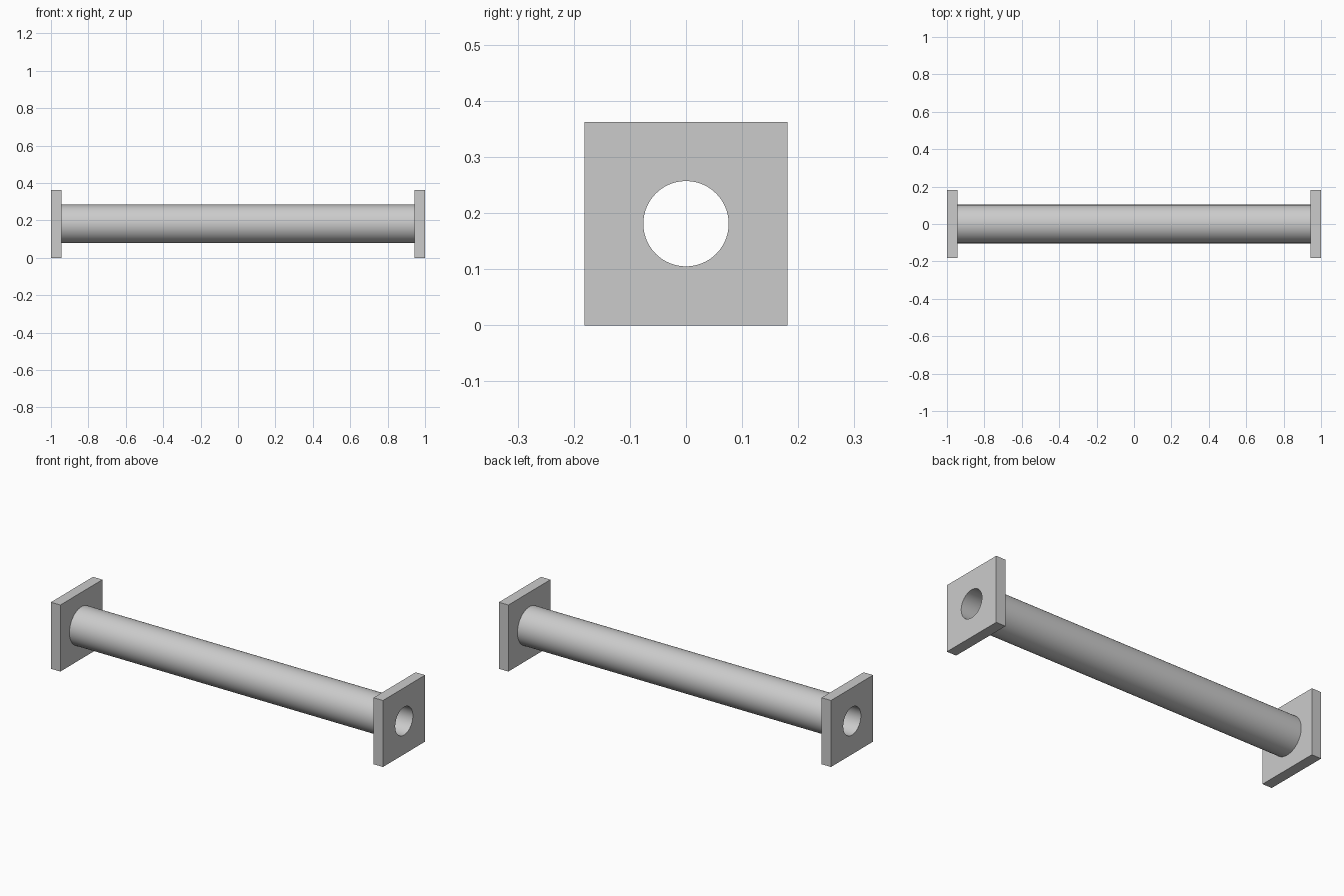
import bpy
import bmesh
from math import cos, sin, pi, radians

SIDES = 96
HALF_LENGTH = 1.0
PLATE_INNER = 0.943   # x where each plate meets the tube
HALF_PLATE = 0.181    # half the plate's width, also the axis height
TUBE_R = 0.103
BORE_R = 0.076

cube = bpy.data.objects.get("Cube")
if cube:
    bpy.data.objects.remove(cube, do_unlink=True)

steel = bpy.data.materials.new("plain_grey")
steel.use_nodes = True
grey = (0.6, 0.6, 0.6, 1)
steel.diffuse_color = grey
steel.node_tree.nodes["Principled BSDF"].inputs["Base Color"].default_value = grey


def ring(bm, x, size, square):
    """Circle or square outline around the x axis, with matching points."""
    verts = []
    for i in range(SIDES):
        a = 2 * pi * i / SIDES
        c, s = cos(a), sin(a)
        r = size / max(abs(c), abs(s)) if square else size
        verts.append(bm.verts.new((x, r * c, r * s + HALF_PLATE)))
    return verts


def loft(name, outlines):
    """Skin a row of outlines, ordered so the faces point outward."""
    bm = bmesh.new()
    rings = [ring(bm, *o) for o in outlines]
    for a, b in zip(rings, rings[1:]):
        for i in range(SIDES):
            j = (i + 1) % SIDES
            bm.faces.new((a[i], a[j], b[j], b[i]))
    mesh = bpy.data.meshes.new(name)
    bm.to_mesh(mesh)
    bm.free()
    mesh.materials.append(steel)
    obj = bpy.data.objects.new(name, mesh)
    bpy.context.collection.objects.link(obj)
    bpy.ops.object.select_all(action='DESELECT')
    obj.select_set(True)
    bpy.context.view_layer.objects.active = obj
    bpy.ops.object.shade_smooth_by_angle(angle=radians(30))


# Tube wall and the bore running right through
loft("tube", [(-PLATE_INNER, TUBE_R, False), (PLATE_INNER, TUBE_R, False)])
loft("bore", [(HALF_LENGTH, BORE_R, False), (-HALF_LENGTH, BORE_R, False)])

# Square end plates with a round hole
for name, side in (("left_end_plate", 1), ("right_end_plate", -1)):
    outlines = [
        (side * PLATE_INNER, TUBE_R, False),
        (side * PLATE_INNER, HALF_PLATE, True),
        (side * HALF_LENGTH, HALF_PLATE, True),
        (side * HALF_LENGTH, BORE_R, False),
    ]
    loft(name, outlines[::side])
